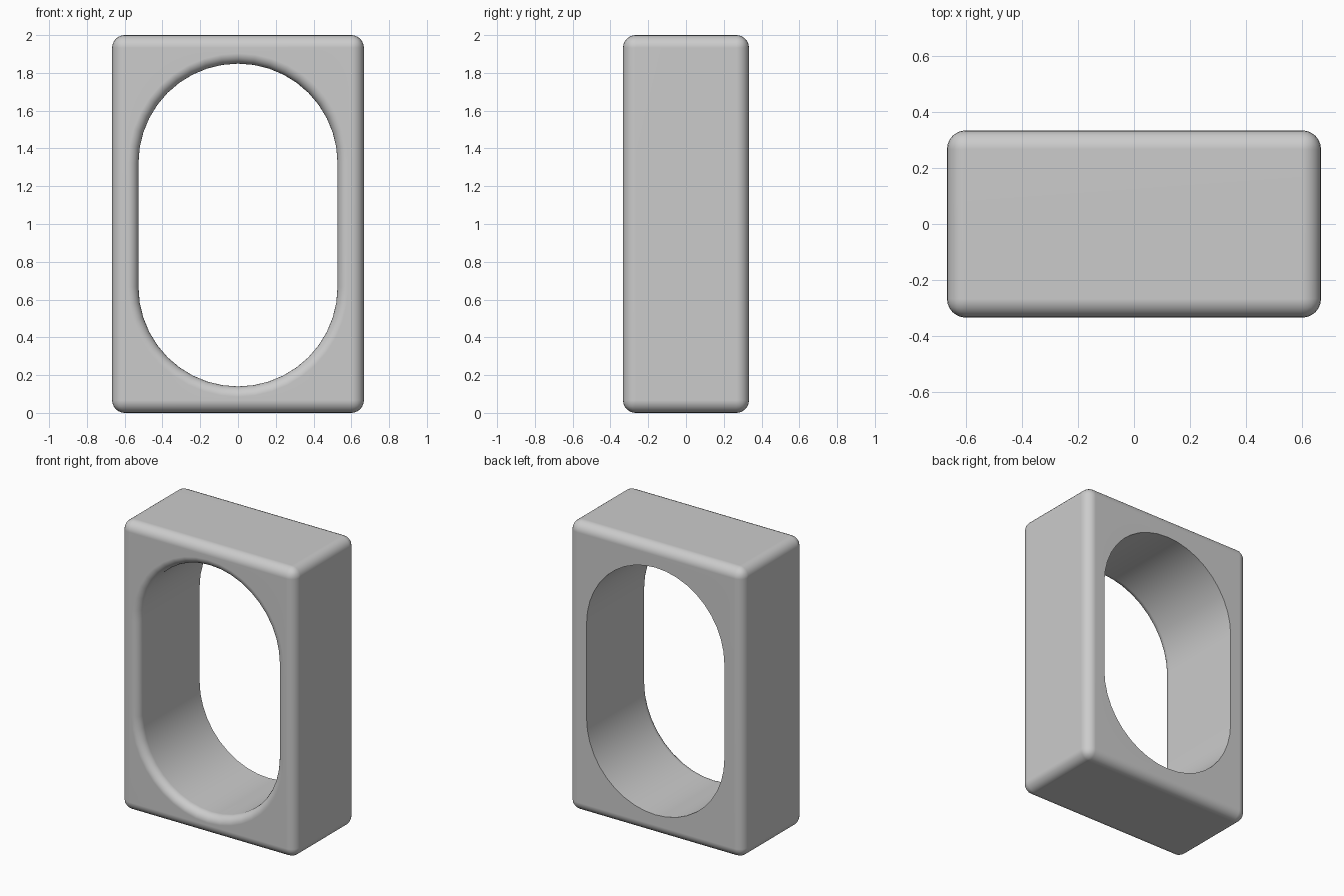
import bpy, bmesh, math

if "Cube" in bpy.data.objects:
    bpy.data.objects.remove(bpy.data.objects["Cube"])

W, D, H = 1.333, 0.667, 2.0
EDGE = 0.067            # outer edge rounding
LIP = 0.055             # rounding of the front rim of the hole
R, Z_LOW, Z_HIGH = 0.527, 0.667, 1.322
ARC = 20                # segments per half circle


def stadium(offset, y):
    """Slot outline grown by offset, at depth y."""
    pts = []
    for zc, start in ((Z_HIGH, 0), (Z_LOW, math.pi)):
        for i in range(ARC + 1):
            a = start + math.pi * i / ARC
            pts.append(((R + offset) * math.cos(a), y, zc + (R + offset) * math.sin(a)))
    return pts


def loft(name, rings):
    """Closed solid through a series of matching outlines."""
    bm = bmesh.new()
    loops = [[bm.verts.new(p) for p in ring] for ring in rings]
    n = len(loops[0])
    for a, b in zip(loops, loops[1:]):
        for i in range(n):
            j = (i + 1) % n
            bm.faces.new((a[i], a[j], b[j], b[i]))
    bm.faces.new(loops[0])
    bm.faces.new(loops[-1])
    bmesh.ops.recalc_face_normals(bm, faces=bm.faces)
    mesh = bpy.data.meshes.new(name)
    bm.to_mesh(mesh)
    bm.free()
    obj = bpy.data.objects.new(name, mesh)
    bpy.context.collection.objects.link(obj)
    return obj


# Hole cutter: flared at the front for the rounded rim, straight at the back
front = -D / 2
rings = [stadium(LIP, front - 0.1)]
for k in range(7):
    t = math.radians(90 - 15 * k)
    rings.append(stadium(LIP * (1 - math.cos(t)), front + LIP * (1 - math.sin(t))))
rings.append(stadium(0, D / 2 + 0.1))
cutter = loft("hole_cutter", rings)
cutter.hide_render = True

# Rounded block
bpy.ops.mesh.primitive_cube_add(size=1, location=(0, 0, H / 2))
frame = bpy.context.object
frame.name = "frame"
frame.scale = (W, D, H)
bpy.ops.object.transform_apply(location=True, rotation=False, scale=True)
bevel = frame.modifiers.new("rounding", 'BEVEL')
bevel.width = EDGE
bevel.segments = 6

# Cut the hole and finish the shading
cut = frame.modifiers.new("hole", 'BOOLEAN')
cut.operation = 'DIFFERENCE'
cut.solver = 'EXACT'
cut.object = cutter
bpy.ops.object.convert(target='MESH')
bpy.data.objects.remove(cutter)
bpy.ops.object.shade_smooth_by_angle(angle=math.radians(30))
normals = frame.modifiers.new("clean_normals", 'WEIGHTED_NORMAL')
normals.keep_sharp = True
